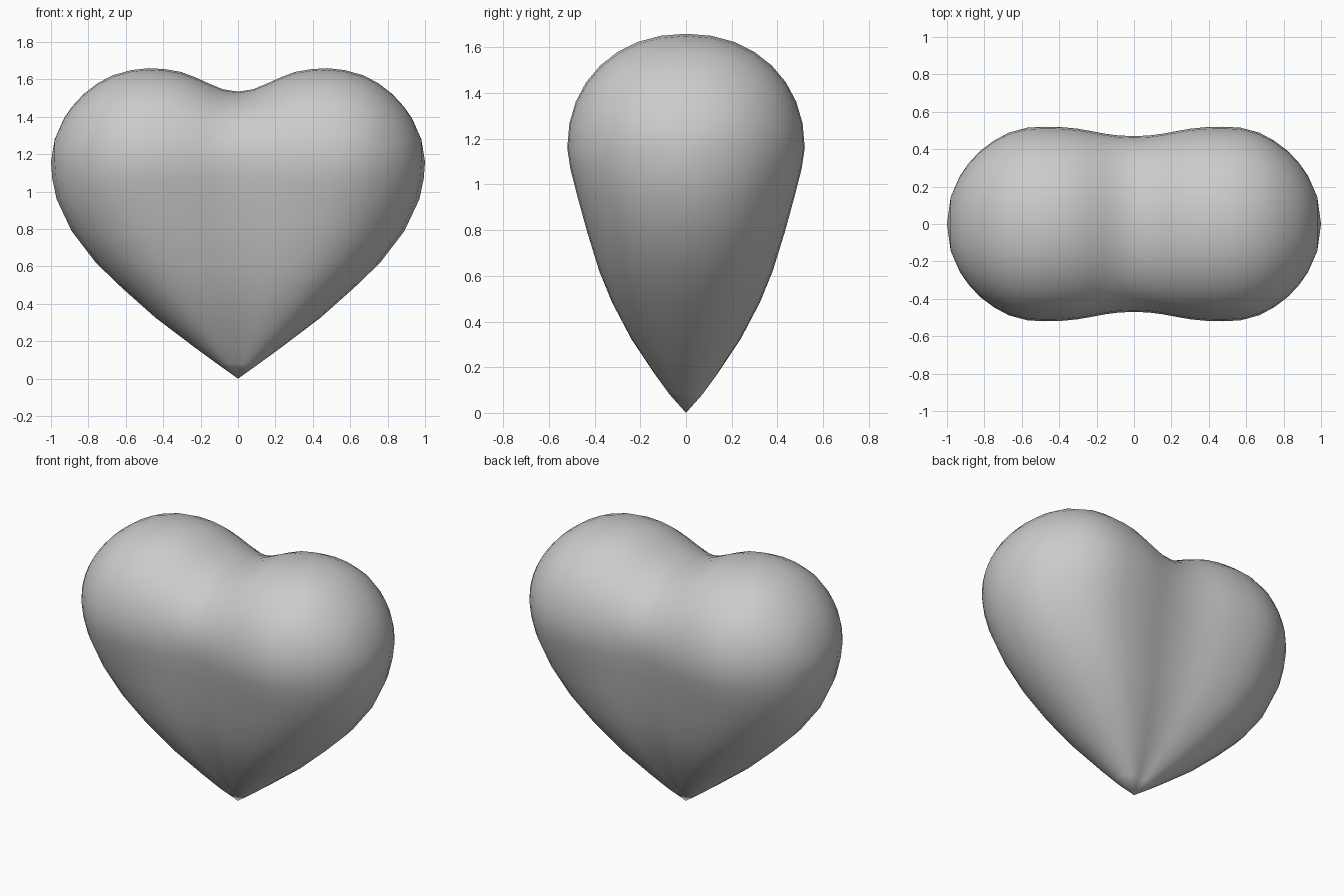
import bpy, bmesh, math

if "Cube" in bpy.data.objects:
    bpy.data.objects.remove(bpy.data.objects["Cube"])

SEAM_Z, DEPTH = 1.16, 0.52

# Right half of the lobes: x, top height, half depth at the widest level
half = [(0, 1.535, .47), (.08, 1.547, .473), (.155, 1.578, .483), (.23, 1.612, .497),
        (.305, 1.64, .51), (.39, 1.655, .518), (.48, 1.66, .52), (.57, 1.65, .515),
        (.67, 1.622, .488), (.75, 1.58, .445), (.825, 1.522, .388), (.885, 1.457, .323),
        (.93, 1.393, .258), (.98, 1.28, .145), (1, SEAM_Z, 0)]
columns = [(-x, zt, d) for x, zt, d in half[:0:-1]] + half

# Taper to the point: height, half width, half depth
taper = [(0, 0, 0), (.08, .112, .073), (.17, .235, .14), (.325, .44, .245), (.485, .62, .33),
         (.62, .76, .385), (.79, .89, .437), (.96, .97, .482), (1.07, .993, .508)]

ARC = 16


def column_points(x, zt, d):
    # Lower side: scaled copies of the widest section, rounder near the tip
    side = []
    for z, w, dep in taper:
        blend = 0.3 * (1 - z / SEAM_Z)
        shape = (1 - blend) * d / DEPTH + blend * math.sqrt(1 - x * x)
        side.append((x * w, dep * shape, z))
    # Upper side: near-elliptical arch from front to back
    arch = []
    for j in range(ARC + 1):
        a = math.pi * j / ARC
        c, s = math.cos(a), math.sin(a)
        y = -math.copysign(abs(c) ** 0.94, c) * d
        arch.append((x, y, SEAM_Z + (zt - SEAM_Z) * max(s, 0) ** 0.94))
    front = [(px, -py, pz) for px, py, pz in side]
    return front + arch + side[::-1]


bm = bmesh.new()
grid = [[bm.verts.new(p) for p in column_points(*c)] for c in columns]
for a, b in zip(grid, grid[1:]):
    for j in range(len(a) - 1):
        bm.faces.new((a[j], b[j], b[j + 1], a[j + 1]))
bmesh.ops.remove_doubles(bm, verts=bm.verts, dist=0.0005)
bmesh.ops.recalc_face_normals(bm, faces=bm.faces)
for f in bm.faces:
    f.smooth = True

# Heart body
mesh = bpy.data.meshes.new("heart")
bm.to_mesh(mesh)
bm.free()
heart = bpy.data.objects.new("heart", mesh)
bpy.context.collection.objects.link(heart)
